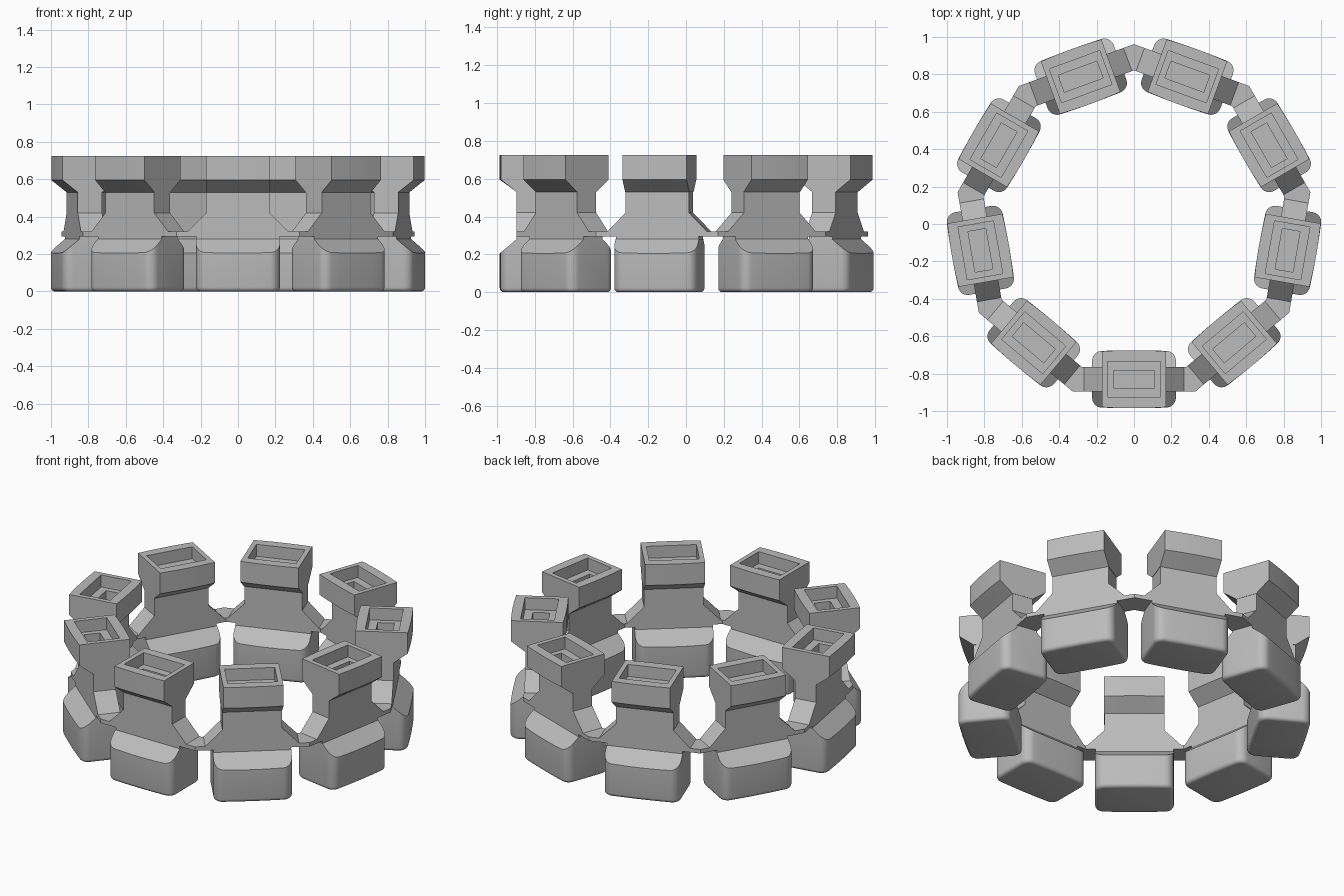
import bpy, bmesh, math
from mathutils import Vector

cube = bpy.data.objects.get("Cube")
if cube:
    bpy.data.objects.remove(cube, do_unlink=True)

COUNT = 9
RADIUS = 0.834          # ring centre to module centre
CENTRE_Y = 0.004
DEPTH = 0.149           # half depth of cap and foot at their corners
NECK = 0.066            # half depth of the neck
BULGE = 0.006
STEPS = 6

grey = bpy.data.materials.new("plain grey")
grey.use_nodes = True
grey.diffuse_color = (0.5, 0.5, 0.5, 1)
grey.node_tree.nodes["Principled BSDF"].inputs["Base Color"].default_value = (0.5, 0.5, 0.5, 1)


def outline(half_w, half_d, corner=0.0, bulge=BULGE):
    """Rectangle with optional round corners and gently bowed long sides."""
    half = []
    flat = half_w - corner
    for i in range(STEPS + 1):
        half.append((-flat + 2 * flat * i / STEPS, -half_d))
    if corner > 0:
        for side in (1, -1):
            arc = []
            for i in range(1, STEPS + 1):
                a = math.pi / 2 * i / STEPS
                arc.append((side * (flat + corner * math.sin(a)),
                            -half_d + corner * (1 - math.cos(a))))
            half = half + arc if side > 0 else arc[::-1] + half
    half = [(x, y - bulge * (1 - (x / half_w) ** 2)) for x, y in half]
    return half + [(-x, -y) for x, y in half]


def loft(bm, rings):
    """Skin a list of (outline, height) rings and close both ends."""
    loops = [[bm.verts.new((x, y, z)) for x, y in pts] for pts, z in rings]
    for low, high in zip(loops, loops[1:]):
        for i in range(len(low)):
            j = (i + 1) % len(low)
            bm.faces.new((low[i], low[j], high[j], high[i]))
    bm.faces.new(loops[0][::-1])
    bm.faces.new(loops[-1])


def finish(bm, name):
    """Move the part out to the ring and place it around the circle."""
    bmesh.ops.remove_doubles(bm, verts=bm.verts, dist=1e-5)
    bmesh.ops.recalc_face_normals(bm, faces=bm.faces)
    bmesh.ops.translate(bm, verts=bm.verts, vec=(0, -RADIUS, 0))
    mesh = bpy.data.meshes.new(name)
    bm.to_mesh(mesh)
    bm.free()
    mesh.materials.append(grey)
    for k in range(COUNT):
        obj = bpy.data.objects.new(f"{name}_{k + 1}", mesh)
        obj.location.y = CENTRE_Y
        obj.rotation_euler.z = 2 * math.pi * k / COUNT
        bpy.context.collection.objects.link(obj)
    bpy.ops.object.select_all(action='DESELECT')
    obj.select_set(True)
    bpy.context.view_layer.objects.active = obj
    bpy.ops.object.shade_smooth_by_angle(angle=math.radians(25))


# Foot: rounded block with the top sloped off on the outer and inner sides
foot = bmesh.new()
rings = []
for i in range(5):
    a = math.pi / 2 * i / 4
    inset = 0.022 * (1 - math.sin(a))
    rings.append((outline(0.224 - inset, DEPTH - inset, 0.05 - inset),
                  0.022 * (1 - math.cos(a))))
rings.append((outline(0.224, DEPTH, 0.05), 0.28))
loft(foot, rings)
for side in (1, -1):
    normal = Vector((0, side * 0.075, DEPTH + BULGE - NECK))
    cut = bmesh.ops.bisect_plane(foot, geom=foot.verts[:] + foot.edges[:] + foot.faces[:],
                                 plane_co=(0, side * NECK, 0.28), plane_no=normal,
                                 clear_outer=True)
    edges = [e for e in cut["geom_cut"] if isinstance(e, bmesh.types.BMEdge)]
    bmesh.ops.holes_fill(foot, edges=edges)
finish(foot, "foot")

# Neck: flared plate whose thin arms meet the neighbours on a mitre
END = 0.3
right = [(0.222, 0.26), (0.222, 0.295), (END, 0.295), (END, 0.32),
         (0.268, 0.32), (0.17, 0.42), (0.17, 0.54)]
profile = right + [(-x, z) for x, z in reversed(right)]
neck = bmesh.new()
face = neck.faces.new([neck.verts.new((x, -NECK, z)) for x, z in profile])
new = bmesh.ops.extrude_face_region(neck, geom=[face])["geom"]
bmesh.ops.translate(neck, verts=[v for v in new if isinstance(v, bmesh.types.BMVert)],
                    vec=(0, 2 * NECK, 0))
for v in neck.verts:
    if abs(v.co.x) > END - 0.01:
        v.co.x = math.copysign((RADIUS - v.co.y) * math.tan(math.pi / COUNT), v.co.x)
finish(neck, "neck")

# Cap: widened head with a stepped rectangular pocket
cap = bmesh.new()
loft(cap, [(outline(0.172, NECK, bulge=0), 0.53),
           (outline(0.172, DEPTH), 0.595),
           (outline(0.172, DEPTH), 0.725),
           (outline(0.143, 0.096, bulge=0), 0.725),
           (outline(0.143, 0.096, bulge=0), 0.65),
           (outline(0.11, 0.048, bulge=0), 0.65),
           (outline(0.11, 0.048, bulge=0), 0.59)])
finish(cap, "cap")
